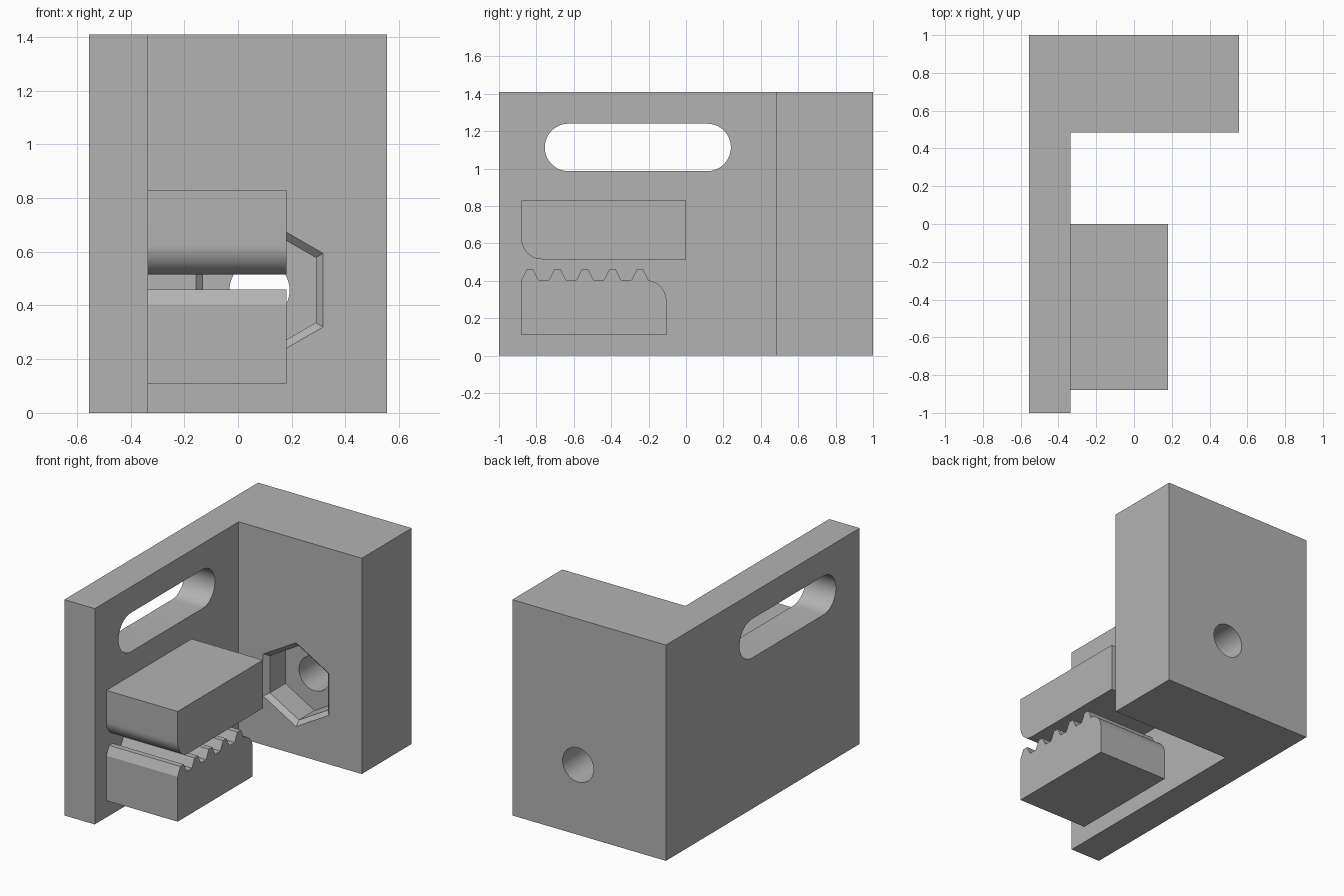
import bpy, bmesh
from math import cos, sin, pi, radians

cube = bpy.data.objects.get("Cube")
if cube:
    bpy.data.objects.remove(cube, do_unlink=True)

grey = bpy.data.materials.new("plain grey")
grey.use_nodes = True
colour = (0.45, 0.45, 0.45, 1)
grey.diffuse_color = colour
grey.node_tree.nodes["Principled BSDF"].inputs["Base Color"].default_value = colour


def loft(name, rings):
    """Closed solid through rings of equal point count."""
    bm = bmesh.new()
    loops = [[bm.verts.new(p) for p in ring] for ring in rings]
    bm.faces.new(loops[0])
    bm.faces.new(loops[-1])
    n = len(loops[0])
    for a, b in zip(loops, loops[1:]):
        for i in range(n):
            j = (i + 1) % n
            bm.faces.new((a[i], a[j], b[j], b[i]))
    bmesh.ops.recalc_face_normals(bm, faces=bm.faces)
    mesh = bpy.data.meshes.new(name)
    bm.to_mesh(mesh)
    bm.free()
    mesh.materials.append(grey)
    obj = bpy.data.objects.new(name, mesh)
    bpy.context.collection.objects.link(obj)
    return obj


def along_x(name, profile, x0, x1):
    return loft(name, [[(x, y, z) for y, z in profile] for x in (x0, x1)])


def arc(cy, cz, r, start, end, steps):
    angles = [radians(start + (end - start) * i / steps) for i in range(steps + 1)]
    return [(cy + r * cos(a), cz + r * sin(a)) for a in angles]


def ring_y(y, r, sides):
    """Ring facing y around the bolt axis, with a point at the top."""
    return [(0.08 + r * sin(2 * pi * i / sides), y, 0.457 + r * cos(2 * pi * i / sides))
            for i in range(sides)]


def activate(obj):
    bpy.ops.object.select_all(action='DESELECT')
    obj.select_set(True)
    bpy.context.view_layer.objects.active = obj


def cut(obj, cutter):
    cutter.hide_render = True
    mod = obj.modifiers.new("cut", 'BOOLEAN')
    mod.operation, mod.solver, mod.object = 'DIFFERENCE', 'EXACT', cutter
    activate(obj)
    bpy.ops.object.modifier_apply(modifier=mod.name)
    bpy.data.objects.remove(cutter, do_unlink=True)


LEFT, INNER, RIGHT, JAW = -0.555, -0.335, 0.555, 0.18
HEIGHT, STEP = 1.41, 0.485

# L-shaped bracket: thin side plate and thick rear block
outline = [(LEFT, -1), (INNER, -1), (INNER, STEP), (RIGHT, STEP), (RIGHT, 1), (LEFT, 1)]
bracket = loft("bracket", [[(x, y, z) for x, y in outline] for z in (0, HEIGHT)])

# Rounded slot through the plate
r = 0.127
slot = arc(0.24 - r, 1.113, r, -90, 90, 24) + arc(-0.755 + r, 1.113, r, 90, 270, 24)
cut(bracket, along_x("slot_cutter", slot, LEFT - 0.1, INNER + 0.1))

# Chamfered hexagonal nut pocket and bolt hole through the block
hexagon = [(STEP - 0.03, 0.306), (STEP + 0.03, 0.242), (STEP + 0.19, 0.242)]
cut(bracket, loft("pocket_cutter", [ring_y(y, rad, 6) for y, rad in hexagon]))
cut(bracket, loft("hole_cutter", [ring_y(y, 0.112, 48) for y in (STEP + 0.1, 1.1)]))

# Upper jaw with a rounded lower front edge
FRONT = -0.88
upper = [(0, 0.515), (0, 0.83), (FRONT, 0.83)] + arc(FRONT + 0.11, 0.625, 0.11, 180, 270, 16)
upper_jaw = along_x("upper_jaw", upper, INNER, JAW)

# Lower jaw with five teeth and a rounded rear edge
lower = [(FRONT, 0.11)]
for i in range(5):
    y = FRONT + 0.046 + i * 0.147
    lower += [(y - 0.046, 0.403), (y - 0.018, 0.46), (y + 0.018, 0.46), (y + 0.046, 0.403)]
lower += arc(-0.215, 0.293, 0.11, 84, 0, 16) + [(-0.105, 0.11)]
lower_jaw = along_x("lower_jaw", lower, INNER, JAW)

for part in (bracket, upper_jaw, lower_jaw):
    activate(part)
    bpy.ops.object.shade_smooth_by_angle(angle=radians(25))
